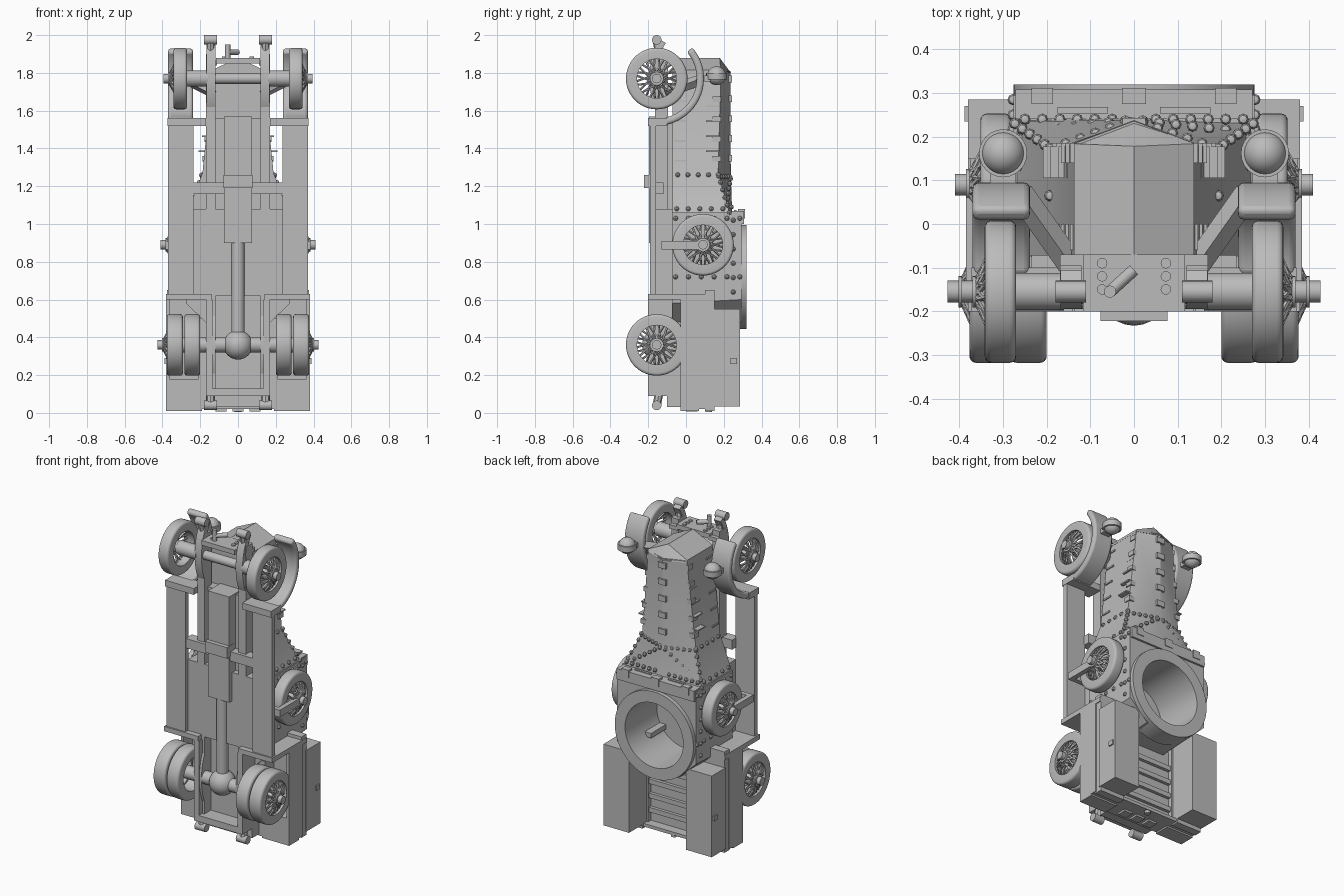
import bpy, bmesh, math
from mathutils import Vector, Matrix

if "Cube" in bpy.data.objects:
    bpy.data.objects.remove(bpy.data.objects["Cube"])

GREY = (0.5, 0.5, 0.5, 1)
paint = bpy.data.materials.new("plain_grey")
paint.use_nodes = True
paint.diffuse_color = GREY
paint.node_tree.nodes["Principled BSDF"].inputs["Base Color"].default_value = GREY


def crease(bm):
    """Smooth shading with sharp edges at the corners."""
    for f in bm.faces:
        f.smooth = True
    for e in bm.edges:
        e.smooth = len(e.link_faces) == 2 and e.calc_face_angle() < math.radians(32)


def finish(name, bm, mirror=False):
    if mirror:
        copy = bmesh.ops.duplicate(bm, geom=bm.verts[:] + bm.edges[:] + bm.faces[:])
        verts = [g for g in copy["geom"] if isinstance(g, bmesh.types.BMVert)]
        bmesh.ops.scale(bm, vec=(-1, 1, 1), verts=verts)
    bmesh.ops.recalc_face_normals(bm, faces=bm.faces[:])
    crease(bm)
    mesh = bpy.data.meshes.new(name)
    bm.to_mesh(mesh)
    bm.free()
    mesh.materials.append(paint)
    obj = bpy.data.objects.new(name, mesh)
    bpy.context.collection.objects.link(obj)
    return obj


def add_box(bm, x, y, z):
    size = [b - a for a, b in (x, y, z)]
    mid = [(a + b) / 2 for a, b in (x, y, z)]
    bmesh.ops.create_cube(bm, size=1, matrix=Matrix.Translation(mid) @ Matrix.Diagonal((*size, 1)))


def box(name, x, y, z, mirror=False):
    bm = bmesh.new()
    add_box(bm, x, y, z)
    return finish(name, bm, mirror)


def add_rod(bm, a, b, r, sides=8):
    a, b = Vector(a), Vector(b)
    turn = (b - a).to_track_quat("Z", "Y").to_matrix().to_4x4()
    bmesh.ops.create_cone(bm, cap_ends=True, segments=sides, radius1=r, radius2=r,
                          depth=(b - a).length, matrix=Matrix.Translation((a + b) / 2) @ turn)


def rod(name, a, b, r, mirror=False, sides=24):
    bm = bmesh.new()
    add_rod(bm, a, b, r, sides)
    return finish(name, bm, mirror)


def add_ball(bm, at, r, segs=8):
    bmesh.ops.create_uvsphere(bm, u_segments=segs, v_segments=max(4, segs // 2), radius=r,
                              matrix=Matrix.Translation(at))


def add_ring(bm, profile, y, z, steps=48):
    """Revolve a closed (radius, x) profile around an x-wise axle."""
    verts = [bm.verts.new((x, y + r, z)) for r, x in profile]
    edges = [bm.edges.new((v, verts[i - 1])) for i, v in enumerate(verts)]
    bmesh.ops.spin(bm, geom=verts + edges, cent=(0, y, z), axis=(1, 0, 0),
                   angle=math.tau, steps=steps, use_merge=True)


def loft(name, sections):
    """Skin six-point sections and close both ends with two quads."""
    bm = bmesh.new()
    rows = [[bm.verts.new(p) for p in s] for s in sections]
    for lo, hi in zip(rows, rows[1:]):
        for i in range(len(lo)):
            bm.faces.new((lo[i - 1], lo[i], hi[i], hi[i - 1]))
    for a, b, c, d, e, f in (rows[0], rows[-1]):
        bm.faces.new((a, b, c, f))
        bm.faces.new((c, d, e, f))
    return finish(name, bm)


# Wire wheels with rounded tyres, crossed spokes and long hubs
WHEEL = 0.163
def wheel(name, y, z, x0, x1, hub, inner=None):
    bm = bmesh.new()
    e = 0.015
    turns = [math.pi / 8 * i for i in range(5)]
    for a, b in [(x0, x1)] + ([inner] if inner else []):
        left = [(WHEEL - e + e * math.sin(t), a + e - e * math.cos(t)) for t in turns]
        right = [(r, a + b - x) for r, x in reversed(left)]
        add_ring(bm, [(0.104, a)] + left + right + [(0.104, b)], y, z)
    count = 14
    for i in range(count):
        for skew in (-1, 1):
            a, b = math.tau * i / count, math.tau * (i + skew * 1.3) / count
            add_rod(bm, (hub - 0.035, y + 0.03 * math.cos(a), z + 0.03 * math.sin(a)),
                    (x1 - 0.02, y + 0.108 * math.cos(b), z + 0.108 * math.sin(b)), 0.006, 5)
    add_rod(bm, (x0, y, z), (hub - 0.025, y, z), 0.036, 20)
    add_rod(bm, (hub - 0.03, y, z), (hub, y, z), 0.025, 12)
    finish(name, bm, True)

AXLE, FRONT, REAR = -0.155, 1.77, 0.36
wheel("front_wheels", AXLE, FRONT, 0.27, 0.342, 0.395)
wheel("rear_wheels", AXLE, REAR, 0.292, 0.377, 0.427, (0.2, 0.284))
wheel("spare_wheels", 0.09, 0.89, 0.28, 0.352, 0.41)
box("spare_brackets", (0.355, 0.385), (-0.1, 0.1), (0.865, 0.91), True)
box("spare_bracket_feet", (0.2, 0.385), (-0.13, -0.1), (0.865, 0.91), True)

# Axles and driveline
rod("front_axle_ends", (0.16, AXLE, FRONT), (0.3, AXLE, FRONT), 0.043, True)
rod("front_axle_beam", (-0.17, AXLE, FRONT), (0.17, AXLE, FRONT), 0.028)
rod("rear_axle", (-0.3, AXLE, REAR), (0.3, AXLE, REAR), 0.04)
rod("drive_shaft", (0, AXLE, REAR), (0, AXLE, 0.92), 0.035)
bm = bmesh.new()
add_ball(bm, (0, AXLE, REAR), 0.078, 24)
finish("differential", bm)
box("engine_pan", (-0.075, 0.075), (-0.195, -0.07), (0.9, 1.57))
box("engine_pan_band", (-0.077, 0.077), (-0.222, -0.15), (1.19, 1.26))

# Chassis rails, spring eyes and leaf springs
box("chassis_rails", (0.12, 0.17), (-0.165, -0.095), (0.1, 1.9), True)
for end, z, inward in (("front", 1.975, 1.86), ("rear", 0.04, 0.14)):
    rod(end + "_spring_eyes", (0.11, AXLE, z), (0.18, AXLE, z), 0.025, True)
    rod(end + "_spring_horns", (0.145, AXLE, z), (0.145, AXLE + 0.02, inward), 0.022, True, 8)

def arc_strip(name, y, z, r0, r1, x0, x1, start, stop):
    bm = bmesh.new()
    verts = [bm.verts.new((x, y + r * math.cos(start), z + r * math.sin(start)))
             for r, x in ((r0, x0), (r1, x0), (r1, x1), (r0, x1))]
    first = bm.faces.new(verts)
    cap = bmesh.ops.duplicate(bm, geom=[first] + first.edges[:] + verts)
    face = [g for g in cap["geom"] if isinstance(g, bmesh.types.BMFace)]
    bmesh.ops.spin(bm, geom=face, cent=(0, y, z), axis=(1, 0, 0), angle=stop - start, steps=20)
    bmesh.ops.remove_doubles(bm, verts=bm.verts[:], dist=0.0001)
    return finish(name, bm, True)

for end, z in (("front", FRONT), ("rear", REAR)):
    arc_strip(end + "_leaf_springs", 0.2, z, 0.36, 0.395, 0.12, 0.168,
              math.pi - 0.55, math.pi + 0.55)

# Front mudguards with rounded rims and stays
guards = arc_strip("front_mudguards", AXLE, FRONT, 0.212, 0.25, 0.238, 0.37, 0.72, -1.4)
rim = guards.modifiers.new("rounded_rim", "BEVEL")
rim.width, rim.segments = 0.014, 3
rod("mudguard_stays", (0.14, -0.1, 1.7), (0.26, 0.07, 1.76), 0.03, True, 4)

# Running boards, floor and cross pieces
box("running_boards", (0.235, 0.37), (-0.19, -0.16), (0.63, 1.56), True)
box("board_front_ends", (0.17, 0.372), (-0.2, -0.1), (1.52, 1.56), True)
box("cab_floor", (-0.235, 0.235), (-0.165, -0.07), (0.62, 1.08))
box("floor_spine", (-0.14, 0.14), (-0.13, -0.07), (1.05, 1.56))
box("floor_cross_bar", (-0.24, 0.24), (-0.185, -0.12), (1.16, 1.22))
box("mud_plates", (0.14, 0.38), (-0.2, 0.15), (0.6, 0.63), True)

# Armoured bonnet, cowl and roof-shaped nose
def gable(half, eave, ridge, z, nose=0.0, low=-0.072):
    return [(-half, low, z), (-half, eave, z), (0, ridge, z + nose), (half, eave, z),
            (half, low, z), (0, low, z + nose)]

loft("bonnet", [gable(0.276, 0.236, 0.245, 1.04), gable(0.188, 0.17, 0.237, 1.27),
                gable(0.135, 0.185, 0.236, 1.81)])
loft("nose", [gable(0.137, 0.186, 0.238, 1.8), gable(0.137, 0.184, 0.178, 1.815, 0.065)])
box("front_apron", (-0.117, 0.117), (-0.2, -0.07), (1.85, 1.88))
box("apron_wings", (0.11, 0.17), (-0.17, -0.07), (1.84, 1.865), True)
rod("starting_crank", (-0.055, -0.155, 1.91), (0.0, -0.105, 1.91), 0.014, sides=12)
rod("crank_handle", (-0.055, -0.155, 1.86), (-0.055, -0.155, 1.95), 0.014, sides=12)

bm = bmesh.new()
for y in (-0.15, -0.12, -0.09):
    add_rod(bm, (0.073, y, 1.87), (0.073, y, 1.888), 0.012, 12)
finish("apron_bolts", bm, True)

# Bonnet hinges, side strips and shutters
bm = bmesh.new()
for i in range(5):
    z = 1.33 + 0.105 * i
    half = 0.188 - 0.098 * (z - 1.27)
    add_box(bm, (half - 0.03, half + 0.006), (0.14, 0.185), (z, z + 0.03))
    add_box(bm, (half - 0.01, half + 0.006), (-0.06, 0.0), (z, z + 0.01))
    add_box(bm, (0, 0.026), (0.2, 0.243), (z, z + 0.035))
for i in range(4):
    add_box(bm, (0.13, 0.155 + 0.018 * i), (0.105, 0.178), (1.62 - 0.08 * i, 1.628 - 0.08 * i))
finish("bonnet_fittings", bm, True)

# Fighting compartment with sloped tail and an open turret well
WELL = 0.72
def plan(y, waist, tail):
    return [(x, y, z) for x, z in ((-0.276, 1.06), (-0.276, waist), (-0.15, tail),
                                   (0.15, tail), (0.276, waist), (0.276, 1.06))]

hull = loft("hull", [plan(-0.074, 0.58, 0.46), plan(0.295, 0.6, 0.48)])
well = rod("well_cutter", (0, 0.0, WELL), (0, 0.5, WELL), 0.205, sides=64)
cut = hull.modifiers.new("well", "BOOLEAN")
cut.operation, cut.solver, cut.object = "DIFFERENCE", "EXACT", well
bpy.context.view_layer.objects.active = hull
bpy.ops.object.modifier_apply(modifier=cut.name)
bpy.data.objects.remove(well)
bm = bmesh.new()
bm.from_mesh(hull.data)
bmesh.ops.triangulate(bm, faces=bm.faces[:])
crease(bm)
bm.to_mesh(hull.data)
bm.free()

bm = bmesh.new()
add_ring(bm, [(0.204, 0.2), (0.276, 0.2), (0.276, 0.32), (0.204, 0.32)], 0, 0, 64)
bmesh.ops.transform(bm, verts=bm.verts[:], matrix=Matrix.Translation((0, 0, WELL))
                    @ Matrix.Rotation(math.pi / 2, 4, "Z"))
finish("turret_ring", bm)
box("roof_front_beam", (-0.272, 0.272), (0.24, 0.308), (1.0, 1.068))

bm = bmesh.new()
add_box(bm, (0.0, 0.027), (0.275, 0.312), (1.03, 1.08))
add_box(bm, (0.185, 0.235), (0.275, 0.312), (1.03, 1.08))
add_box(bm, (0.06, 0.175), (0.253, 0.268), (1.06, 1.074))
finish("roof_brackets", bm, True)

# Domed rivets in rows along hull, cowl and roof edge
bm = bmesh.new()
for i in range(6):
    t, y = i / 5, -0.055 + 0.068 * i
    spots = [(0.277, y, 0.72), (0.277, y, 1.03), (0.277, 0.25, 0.64 + 0.38 * t),
             (0.188 + 0.085 * t, 0.17 + 0.06 * t, 1.26 - 0.2 * t),
             (0.19 - 0.17 * t, 0.172 + 0.06 * t, 1.25), (0.25 - 0.2 * t, 0.24, 1.09),
             (0.02 + 0.19 * t, 0.236 - 0.02 * t, 1.24 - 0.13 * t)]
    if i < 5:
        spots += [(0.262, y * 0.9, 1.08), (0.193, y * 0.8, 1.26)]
    for spot in spots:
        add_ball(bm, spot, 0.013)
finish("rivets", bm, True)

# Headlamps on brackets
bm = bmesh.new()
add_ball(bm, (0.3, 0.162, 1.785), 0.05, 24)
add_rod(bm, (0.3, 0.162, 1.765), (0.3, 0.162, 1.8), 0.055, 24)
add_box(bm, (0.27, 0.33), (0.07, 0.13), (1.755, 1.785))
finish("headlamps", bm, True)

# Rear bed between hollow wheel boxes and stowage lockers
box("rear_frame", (-0.17, 0.17), (-0.1, 0.0), (0.03, 0.62))
box("tail_panel", (-0.17, 0.17), (-0.2, -0.09), (0.09, 0.13))
box("rear_rails", (0.135, 0.17), (-0.2, -0.09), (0.09, 0.6), True)
box("bed_floor", (-0.21, 0.21), (-0.03, 0.08), (0.02, 0.5))
box("wheel_box_tops", (0.19, 0.38), (0.06, 0.11), (0.02, 0.6), True)
box("wheel_box_skirts", (0.362, 0.38), (-0.03, 0.1), (0.02, 0.6), True)
box("wheel_box_tails", (0.19, 0.38), (-0.03, 0.07), (0.01, 0.18), True)
box("locker_rails", (0.2, 0.375), (0.1, 0.15), (0.01, 0.65), True)
box("lockers", (0.2, 0.38), (0.14, 0.285), (0.035, 0.55), True)
box("locker_latches", (0.37, 0.388), (0.235, 0.27), (0.26, 0.29), True)
box("tail_sill", (-0.21, 0.21), (0.07, 0.14), (0.02, 0.04))
bm = bmesh.new()
for i in range(4):
    add_box(bm, (-0.2, 0.2), (0.07, 0.1), (0.1 + 0.09 * i, 0.13 + 0.09 * i))
for i in range(-1, 2):
    add_box(bm, (0.09 * i - 0.03, 0.09 * i + 0.03), (0.0, 0.06), (0.008, 0.03))
finish("bed_slats", bm)
rod("tail_hook", (0, 0.12, 0.005), (0, 0.12, 0.04), 0.018, sides=12)
